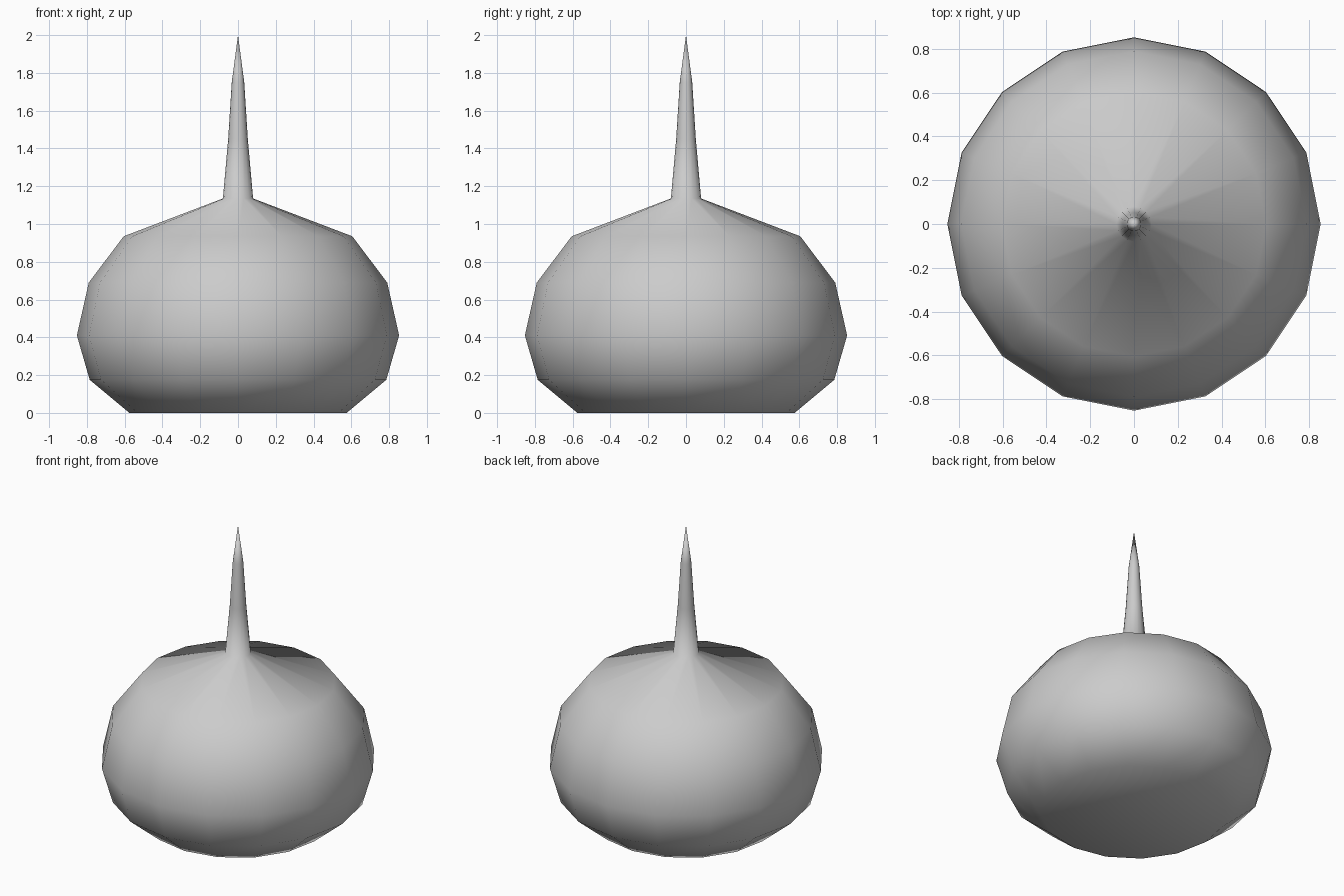
import bpy
import bmesh
from math import tau

cube = bpy.data.objects.get("Cube")
if cube:
    bpy.data.objects.remove(cube, do_unlink=True)

SIDES = 16

# Single plain grey
grey = bpy.data.materials.new("plain grey")
grey.use_nodes = True
colour = (0.6, 0.6, 0.6, 1)
grey.diffuse_color = colour
grey.node_tree.nodes["Principled BSDF"].inputs["Base Color"].default_value = colour

# Half profile (radius, height): flat base, round body, sloping shoulder, spike
profile = [
    (0, 0), (0.575, 0), (0.785, 0.175), (0.853, 0.41), (0.79, 0.69),
    (0.605, 0.935), (0.08, 1.135), (0.052, 1.45), (0.033, 1.75), (0, 2),
]

# Spin the profile into a closed, faceted outline
bm = bmesh.new()
verts = [bm.verts.new((r, 0, z)) for r, z in profile]
edges = [bm.edges.new(pair) for pair in zip(verts, verts[1:])]
bmesh.ops.spin(bm, geom=verts + edges, cent=(0, 0, 0), axis=(0, 0, 1),
               angle=tau, steps=SIDES, use_merge=False)
bmesh.ops.remove_doubles(bm, verts=bm.verts[:], dist=0.001)
bmesh.ops.recalc_face_normals(bm, faces=bm.faces[:])
for face in bm.faces:
    face.smooth = True

mesh = bpy.data.meshes.new("spiked_body")
bm.to_mesh(mesh)
bm.free()
mesh.materials.append(grey)
body = bpy.data.objects.new("spiked_body", mesh)
bpy.context.collection.objects.link(body)
